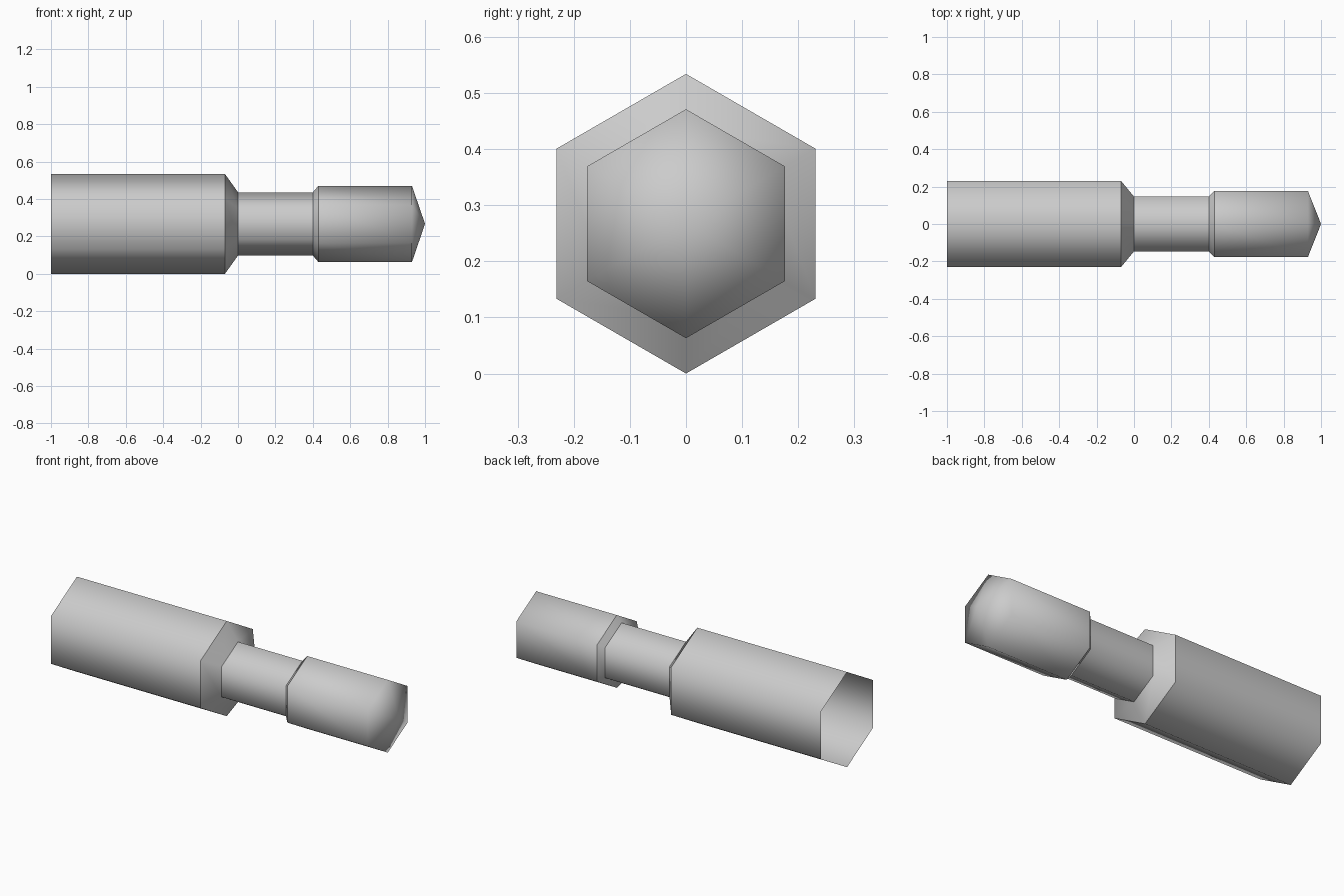
import bpy, bmesh
from math import sin, cos, tau

cube = bpy.data.objects.get("Cube")
if cube:
    bpy.data.objects.remove(cube, do_unlink=True)

SIDES = 6
AXIS_Z = 0.267

grey = bpy.data.materials.new("plain_grey")
grey.use_nodes = True
colour = (0.6, 0.6, 0.6, 1)
grey.diffuse_color = colour
grey.node_tree.nodes["Principled BSDF"].inputs["Base Color"].default_value = colour


def hex_shell(name, profile):
    """Loft hexagonal rings along x from (x, radius) pairs; radius 0 is a point."""
    bm = bmesh.new()
    rings = []
    for x, r in profile:
        count = SIDES if r else 1
        angles = [tau * i / SIDES for i in range(count)]
        rings.append([bm.verts.new((x, r * sin(a), AXIS_Z + r * cos(a))) for a in angles])
    for a, b in zip(rings, rings[1:]):
        for i in range(SIDES):
            j = (i + 1) % SIDES
            if len(b) == 1:
                face = bm.faces.new((a[j], a[i], b[0]))
            else:
                face = bm.faces.new((a[j], a[i], b[i], b[j]))
            face.smooth = True
    # Every face should look away from the axis
    for face in bm.faces:
        face.normal_update()
        c = face.calc_center_median()
        if face.normal.y * c.y + face.normal.z * (c.z - AXIS_Z) < 0:
            face.normal_flip()
    mesh = bpy.data.meshes.new(name)
    bm.to_mesh(mesh)
    bm.free()
    mesh.materials.append(grey)
    obj = bpy.data.objects.new(name, mesh)
    bpy.context.collection.objects.link(obj)


# Wide barrel, open at the rear
hex_shell("barrel", [(-1, 0.267), (-0.07, 0.267)])
# Taper down to the neck
hex_shell("shoulder", [(-0.07, 0.267), (0, 0.169)])
hex_shell("neck", [(0, 0.169), (0.4, 0.169)])
# Small flare, then the head with its blunt point
hex_shell("collar", [(0.4, 0.169), (0.43, 0.204)])
hex_shell("head", [(0.43, 0.204), (0.93, 0.204), (1, 0)])
